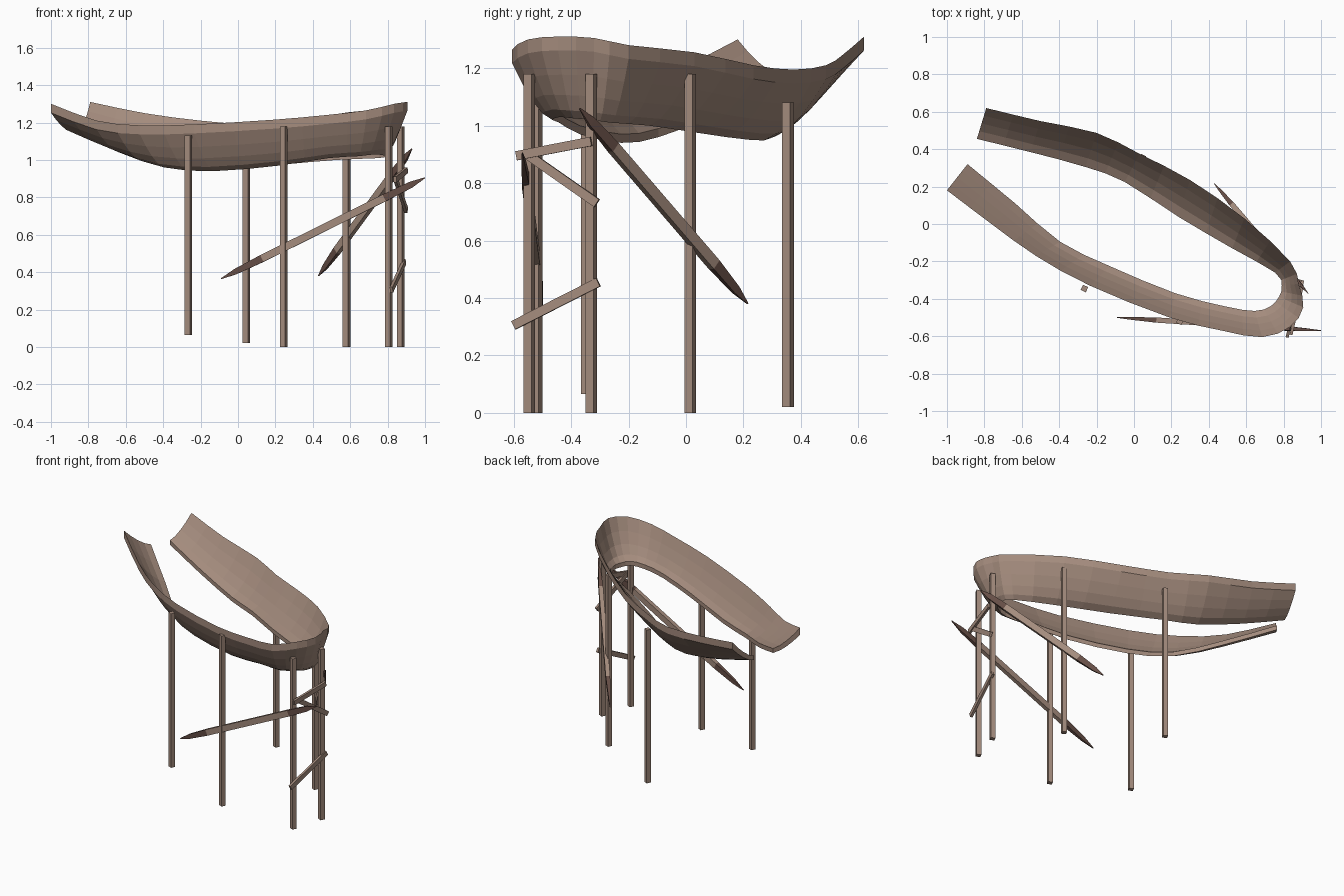
import bpy, math
from mathutils import Vector, Matrix

if "Cube" in bpy.data.objects:
    bpy.data.objects.remove(bpy.data.objects["Cube"])


def material(name, rgb):
    m = bpy.data.materials.new(name)
    m.diffuse_color = (*rgb, 1)
    m.use_nodes = True
    m.node_tree.nodes["Principled BSDF"].inputs["Base Color"].default_value = m.diffuse_color
    return m


WOOD = material("weathered_wood", (0.37, 0.26, 0.205))
DARK = material("dark_wood", (0.13, 0.075, 0.06))


def make(name, verts, faces, mats=(WOOD,)):
    me = bpy.data.meshes.new(name)
    me.from_pydata(verts, [], faces)
    ob = bpy.data.objects.new(name, me)
    bpy.context.collection.objects.link(ob)
    for m in mats:
        me.materials.append(m)
    return ob


def loft(name, rings, mats=(WOOD,)):
    """Skin closed rings of equal length and cap both ends."""
    n = len(rings[0])
    verts = [p for r in rings for p in r]
    faces = [(i * n + j, i * n + (j + 1) % n, (i + 1) * n + (j + 1) % n, (i + 1) * n + j)
             for i in range(len(rings) - 1) for j in range(n)]
    faces += [tuple(range(n))[::-1], tuple(range(len(verts) - n, len(verts)))]
    return make(name, verts, faces, mats)


def smooth_path(pts, sub):
    """Catmull-Rom through the points."""
    p = [2 * pts[0] - pts[1]] + pts + [2 * pts[-1] - pts[-2]]
    out = []
    for i in range(1, len(p) - 2):
        a, b, c, d = p[i - 1:i + 3]
        for k in range(sub):
            t = k / sub
            out.append(0.5 * (2 * b + (c - a) * t + (2 * a - 5 * b + 4 * c - d) * t * t
                              + (3 * b - a - 3 * c + d) * t ** 3))
    return out + [pts[-1]]


# Banked track: raised outer edge and low inner edge, station by station
STATIONS = [
    (-.79, .62, 1.31, -.84, .455, 1.14), (-.5, .55, 1.25, -.555, .385, 1.04),
    (-.2, .487, 1.21, -.26, .305, .96), (.03, .375, 1.195, -.05, .225, .95),
    (.3, .235, 1.21, .235, .04, .975), (.59, .03, 1.255, .525, -.13, 1.0),
    (.835, -.2, 1.28, .755, -.26, 1.01), (.88, -.32, 1.305, .79, -.33, 1.02),
    (.905, -.445, 1.31, .775, -.39, 1.025), (.835, -.55, 1.30, .73, -.44, 1.03),
    (.685, -.605, 1.265, .645, -.465, 1.02), (.47, -.57, 1.24, .485, -.44, 1.01),
    (.19, -.5, 1.215, .22, -.37, .97), (-.235, -.33, 1.19, -.13, -.225, .94),
    (-.525, -.17, 1.185, -.395, -.095, .96), (-.755, -.005, 1.21, -.635, .11, 1.04),
    (-1, .18, 1.3, -.89, .32, 1.15)]
outer = smooth_path([Vector(s[:3]) for s in STATIONS], 2)
inner = smooth_path([Vector(s[3:]) for s in STATIONS], 2)
rings = []
for o, i in zip(outer, inner):
    top, bottom = [], []
    for k in range(5):
        t = k / 4
        p = i.lerp(o, t)
        thick = 0.03 + 0.018 * t
        z = i.z + 0.03 + (o.z - i.z - 0.03) * t ** 1.5
        top.append((p.x, p.y, z))
        bottom.append((p.x, p.y, z - thick))
    rings.append(top + bottom[::-1])
loft("banked_track", rings)

# Square support posts, slightly turned
POSTS = [(-.265, -.345, .065, 1.13), (.045, .355, .02, 1.08), (.245, -.52, 0, 1.18),
         (.58, .015, 0, 1.18), (.805, -.545, 0, 1.18), (.87, -.33, 0, 1.18)]
for n, (x, y, z0, z1) in enumerate(POSTS, 1):
    r = 0.0215
    sq = [(x + r * math.cos(a), y + r * math.sin(a))
          for a in (math.radians(20 + 90 * k) for k in range(4))]
    loft(f"post_{n}", [[(px, py, z) for px, py in sq] for z in (z0, z1)])


def beam(name, a, b, profile, width, depth):
    """Board from a to b; profile lists (fraction, width scale, depth scale)."""
    a, b = Vector(a), Vector(b)
    d = (b - a).normalized()
    side = d.cross(Vector((0, 0, 1))).normalized()
    up = side.cross(d)
    rings = [[a.lerp(b, t) + side * (u * depth * sd / 2) + up * (v * width * sw / 2)
              for u, v in ((-1, -1), (1, -1), (1, 1), (-1, 1))] for t, sw, sd in profile]
    return loft(name, rings, (WOOD, DARK))


# Long diagonal braces with dark, pointed ends
POINTED = [(0, .12, .12), (.07, .75, .5), (.2, 1, 1), (.8, 1, 1), (.93, .85, .5), (1, .12, .12)]
for name, a, b in (("front_brace", (-.09, -.5, .365), (1, -.57, .905)),
                   ("rear_brace", (.43, .215, .38), (.93, -.37, 1.06))):
    ob = beam(name, a, b, POINTED, .04, .028)
    for f in ob.data.polygons:
        band = f.index // 4
        if f.index >= 20 or band != 2:
            f.material_index = 1

# Short rungs between the two posts at the bend
for n, (a, b) in enumerate([((.84, -.59, .895), (.9, -.33, .945)),
                            ((.84, -.56, .905), (.9, -.31, .73)),
                            ((.82, -.6, .305), (.89, -.305, .455))], 1):
    beam(f"rung_{n}", a, b, [(0, 1, 1), (1, 1, 1)], .032, .016)
